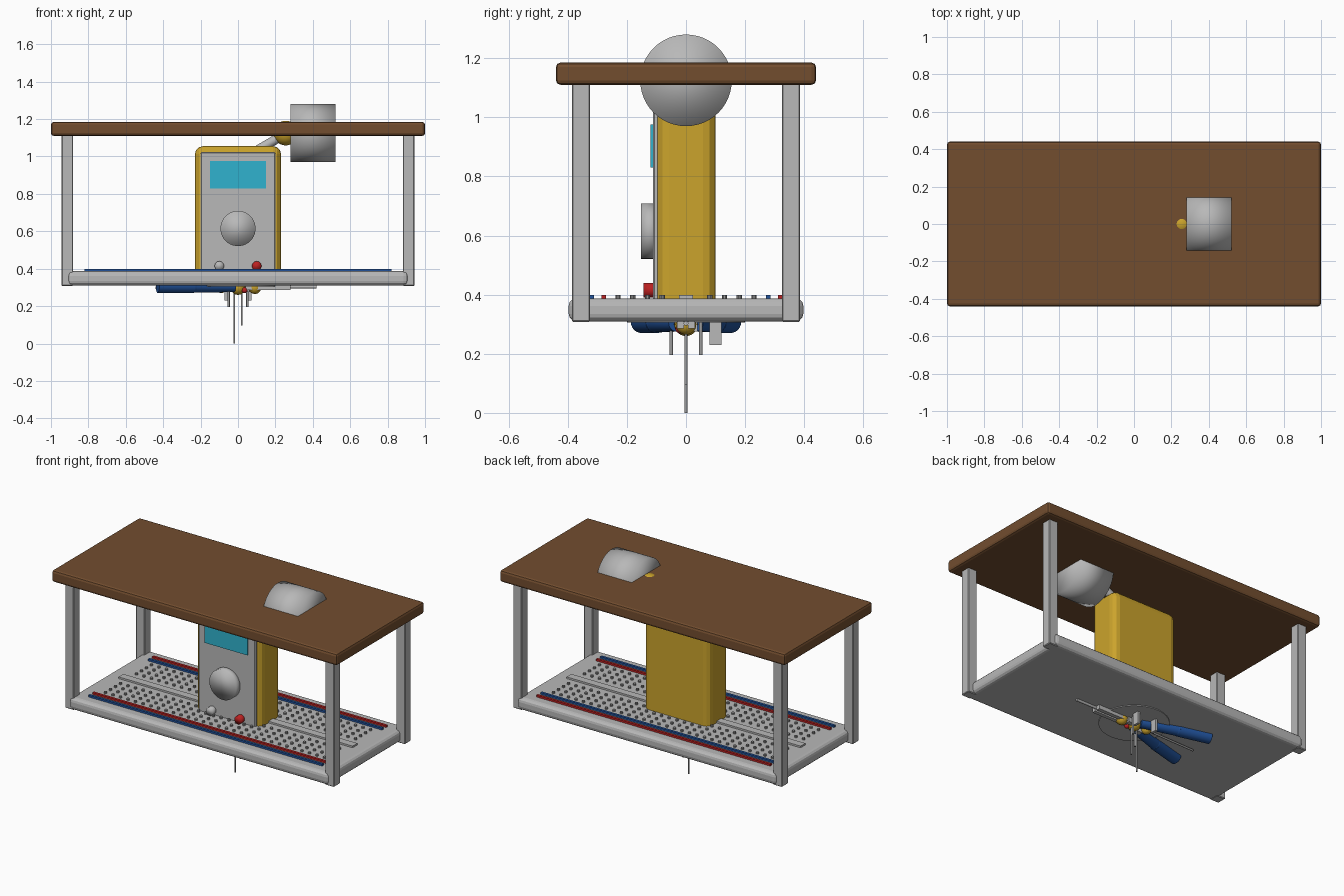
import bpy
import bmesh
from math import radians
from mathutils import Vector, Matrix

old = bpy.data.objects.get("Cube")
if old:
    bpy.data.objects.remove(old, do_unlink=True)


def material(name, r, g, b):
    m = bpy.data.materials.new(name)
    m.use_nodes = True
    m.diffuse_color = (r, g, b, 1)
    m.node_tree.nodes["Principled BSDF"].inputs["Base Color"].default_value = (r, g, b, 1)
    return m


WOOD = material("brown wood", 0.17, 0.075, 0.028)
GREY = material("light grey", 0.48, 0.48, 0.48)
STEEL = material("steel grey", 0.33, 0.33, 0.33)
YELLOW = material("yellow", 0.6, 0.37, 0.025)
CYAN = material("screen cyan", 0.03, 0.45, 0.62)
BLUE = material("blue", 0.015, 0.085, 0.33)
RED = material("red", 0.5, 0.015, 0.015)


def finish(name, bm, mat, smooth=None):
    """Turn a bmesh into an object; smooth is an angle in degrees."""
    mesh = bpy.data.meshes.new(name)
    bm.to_mesh(mesh)
    bm.free()
    mesh.materials.append(mat)
    ob = bpy.data.objects.new(name, mesh)
    bpy.context.collection.objects.link(ob)
    if smooth:
        bpy.ops.object.select_all(action="DESELECT")
        ob.select_set(True)
        bpy.context.view_layer.objects.active = ob
        bpy.ops.object.shade_smooth_by_angle(angle=radians(smooth))
    return ob


def box(name, lo, hi, mat, bevel=0, segments=2):
    lo, hi = Vector(lo), Vector(hi)
    bm = bmesh.new()
    place = Matrix.Translation((lo + hi) / 2) @ Matrix.Diagonal((hi - lo).to_4d())
    bmesh.ops.create_cube(bm, size=1, matrix=place)
    if bevel:
        bmesh.ops.bevel(bm, geom=bm.edges[:], offset=bevel, segments=segments,
                        profile=0.5, affect="EDGES")
    return finish(name, bm, mat)


def rod(name, a, b, r, mat, r2=None, sides=24, smooth=40):
    a, b = Vector(a), Vector(b)
    bm = bmesh.new()
    turn = (b - a).to_track_quat("Z", "Y").to_matrix().to_4x4()
    bmesh.ops.create_cone(bm, cap_ends=True, segments=sides, radius1=r,
                          radius2=r if r2 is None else r2, depth=(b - a).length,
                          matrix=Matrix.Translation((a + b) / 2) @ turn)
    return finish(name, bm, mat, smooth)


def ball(name, centre, r, mat):
    bm = bmesh.new()
    bmesh.ops.create_uvsphere(bm, u_segments=24, v_segments=14, radius=r,
                              matrix=Matrix.Translation(centre))
    return finish(name, bm, mat, 60)


# Table top and legs
box("table_top", (-1, -0.44, 1.11), (1, 0.44, 1.185), WOOD, 0.015)
for sx, side in ((-1, "right"), (1, "left")):
    for sy, end in ((-1, "front"), (1, "back")):
        x, y = 0.912 * sx, 0.355 * sy
        box(f"{end}_{side}_leg", (x - 0.031, y - 0.031, 0.308),
            (x + 0.031, y + 0.031, 1.12), GREY, 0.004, 1)

# Circuit board shelf with rails, divider and contacts
box("board", (-0.91, -0.397, 0.31), (0.91, 0.397, 0.387), GREY, 0.025, 3)
box("board_divider", (-0.82, -0.024, 0.38), (0.82, 0.024, 0.398), GREY)
for y, mat in ((-0.32, BLUE), (-0.278, RED), (0.278, BLUE), (0.32, RED)):
    box("rail_stripe", (-0.82, y - 0.008, 0.38), (0.82, y + 0.008, 0.399), mat)
bm = bmesh.new()
for row in range(4):
    for col in range(30):
        for s in (-1, 1):
            spot = ((col - 14.5) * 0.053, s * (0.08 + 0.05 * row), 0.391)
            bmesh.ops.create_cone(bm, cap_ends=True, segments=10, radius1=0.009,
                                  radius2=0.009, depth=0.014,
                                  matrix=Matrix.Translation(spot))
finish("board_contacts", bm, STEEL)

# Meter
box("meter_body", (-0.23, -0.1, 0.345), (0.23, 0.1, 1.055), YELLOW, 0.042, 3)
box("meter_face", (-0.2, -0.112, 0.355), (0.2, -0.07, 1.025), GREY, 0.006, 1)
box("meter_screen", (-0.15, -0.12, 0.83), (0.15, -0.1, 0.975), CYAN)
rod("meter_dial", (0, -0.09, 0.615), (0, -0.153, 0.615), 0.094, GREY, sides=40, smooth=120)
for x, mat in ((-0.1, GREY), (0.1, RED)):
    rod("meter_socket", (x, -0.09, 0.415), (x, -0.144, 0.415), 0.025, mat, smooth=120)

# Drum on an arm, passing through the table top
rod("drum_arm", (0.03, 0, 0.99), (0.26, 0, 1.125), 0.025, GREY)
ball("drum_joint", (0.255, 0, 1.125), 0.066, YELLOW)
rod("drum", (0.28, 0, 1.125), (0.52, 0, 1.125), 0.155, GREY, sides=48, smooth=120)

# Pliers under the board
rod("underside_disc", (0, 0, 0.305), (0, 0, 0.32), 0.2, GREY, sides=40)
for s in (-1, 1):
    start, bend, end = (-0.02, 0.03 * s, 0.305), (-0.24, 0.1 * s, 0.308), (-0.43, 0.15 * s, 0.308)
    rod("pliers_handle", start, bend, 0.03, BLUE, r2=0.036)
    rod("pliers_grip", bend, end, 0.038, BLUE)
    ball("pliers_bend", bend, 0.037, BLUE)
    box("pliers_jaw", (0.04, 0.018 * s - 0.012, 0.285), (0.28, 0.018 * s + 0.012, 0.315), GREY)
rod("pliers_tip", (0.26, 0, 0.303), (0.42, 0, 0.303), 0.008, GREY)
rod("thin_lead", (-0.44, -0.01, 0.298), (0, 0, 0.298), 0.006, STEEL)

# Yellow joints and pins below the pliers
for x, r in ((0.09, 0.035), (0, 0.04), (-0.09, 0.03)):
    ball("pin_joint", (x, 0, 0.3), r, YELLOW)
ball("red_bead", (0.035, -0.02, 0.285), 0.016, RED)
rod("long_needle", (-0.02, 0, 0), (-0.02, 0, 0.31), 0.005, STEEL)
rod("short_needle", (0.02, 0, 0.095), (0.02, 0, 0.31), 0.005, STEEL)
for s in (-1, 1):
    rod("side_pin", (0.05 * s, 0.05 * s, 0.195), (0.05 * s, 0.05 * s, 0.31), 0.006, STEEL)
    box("pin_clip", (0.065 * s - 0.008, 0.08, 0.23), (0.065 * s + 0.008, 0.12, 0.31), GREY)
    box("pin_block", (0.05 * s - 0.02, 0.025 * s - 0.014, 0.275),
        (0.05 * s + 0.02, 0.025 * s + 0.014, 0.315), GREY)
